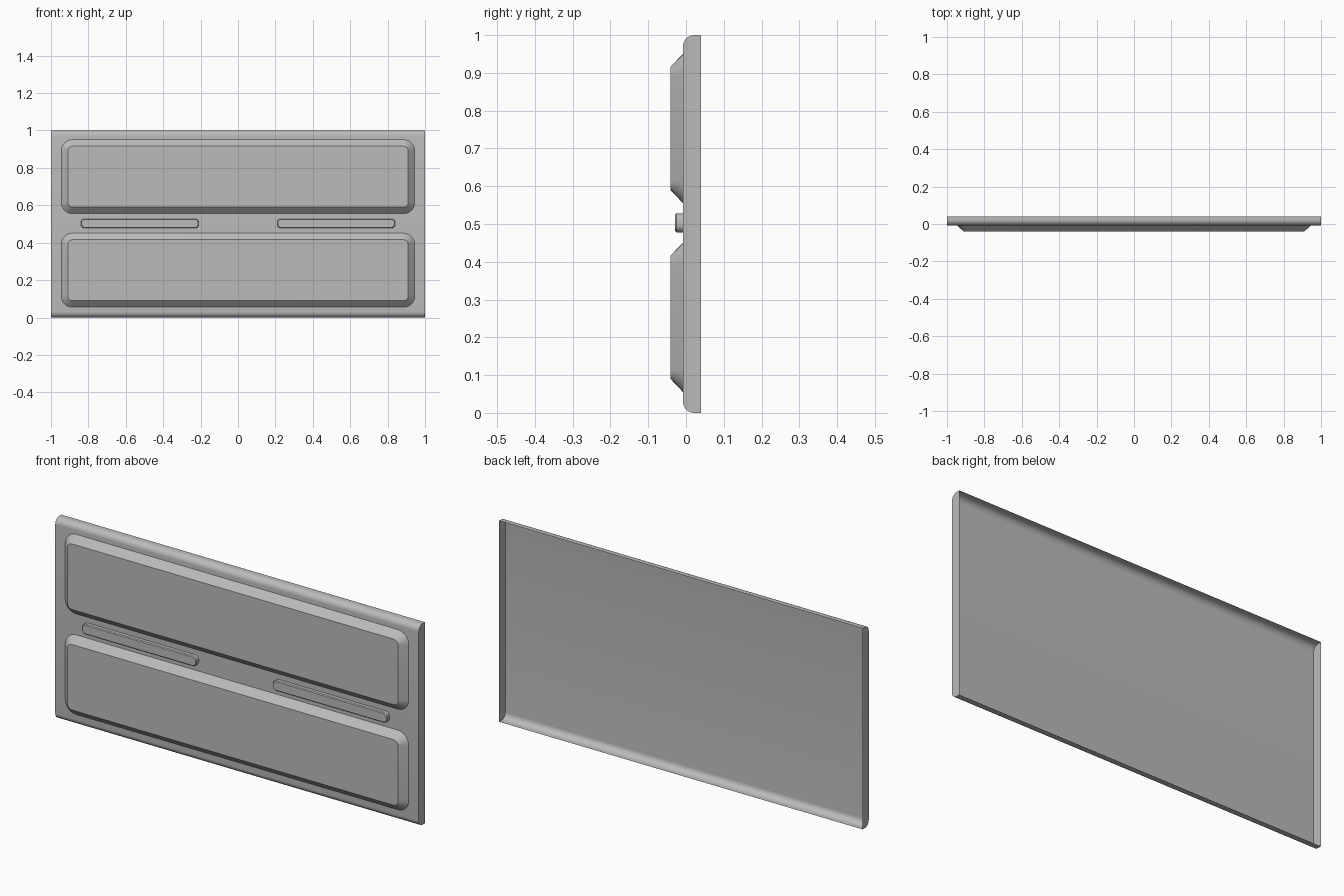
import bpy, bmesh, math
from math import pi, sin, cos

cube = bpy.data.objects.get("Cube")
if cube:
    bpy.data.objects.remove(cube, do_unlink=True)

BACK, SHEET, RAISED = 0.04, -0.008, -0.041

grey = bpy.data.materials.new("plain grey")
grey.use_nodes = True
colour = (0.5, 0.5, 0.5, 1)
grey.diffuse_color = colour
grey.node_tree.nodes["Principled BSDF"].inputs["Base Color"].default_value = colour


def finish(name, bm, flip=True):
    if flip:
        bmesh.ops.recalc_face_normals(bm, faces=bm.faces)
    mesh = bpy.data.meshes.new(name)
    bm.to_mesh(mesh)
    bm.free()
    mesh.materials.append(grey)
    obj = bpy.data.objects.new(name, mesh)
    bpy.context.collection.objects.link(obj)
    bpy.ops.object.select_all(action="DESELECT")
    obj.select_set(True)
    bpy.context.view_layer.objects.active = obj
    bpy.ops.object.shade_smooth_by_angle(angle=math.radians(35))
    return obj


def rounded_loop(bm, x, z, half_w, half_h, radius, y, steps=6):
    """Ring of vertices around a rounded rectangle facing the front."""
    ring = []
    for k, (sx, sz) in enumerate(((1, 1), (-1, 1), (-1, -1), (1, -1))):
        for i in range(steps + 1):
            a = (k + i / steps) * pi / 2
            ring.append(bm.verts.new((x + sx * (half_w - radius) + radius * cos(a), y,
                                      z + sz * (half_h - radius) + radius * sin(a))))
    return ring


def raised_pad(name, x, z, half_w, half_h, radius, levels):
    """Open-backed pad; each level is (inset, depth)."""
    bm = bmesh.new()
    rings = [rounded_loop(bm, x, z, half_w - d, half_h - d, radius - d, y) for d, y in levels]
    for low, high in zip(rings, rings[1:]):
        for i in range(len(low)):
            j = (i + 1) % len(low)
            bm.faces.new((low[j], low[i], high[i], high[j]))
    bm.faces.new(list(reversed(rings[-1])))
    return finish(name, bm, False)


# Open-backed sheet: rounded top and bottom returns, flat ends
r = 0.03
arc = [(SHEET + r - r * sin(i * pi / 16), 1 - r + r * cos(i * pi / 16)) for i in range(9)]
profile = [(BACK, 1)] + arc
profile += [(y, 1 - z) for y, z in reversed(profile)]
bm = bmesh.new()
left, right = ([bm.verts.new((x, y, z)) for y, z in profile] for x in (1, -1))
for i in range(len(profile) - 1):
    bm.faces.new((left[i], left[i + 1], right[i + 1], right[i]))
bm.faces.new(list(reversed(left)))
bm.faces.new(right)
bm.normal_update()
if next(f for f in bm.faces if abs(f.normal.y) > 0.99).normal.y > 0:
    bmesh.ops.reverse_faces(bm, faces=bm.faces)
finish("panel_sheet", bm, False)

# Two wide raised fields with sloping borders
for name, z in (("lower_field", 0.253), ("upper_field", 0.753)):
    raised_pad(name, 0, z, 0.945, 0.198, 0.06, [(0, SHEET), (0.035, RAISED)])

# Two slim bars on the middle strip
for name, x in (("left_bar", 0.525), ("right_bar", -0.525)):
    raised_pad(name, x, 0.503, 0.315, 0.025, 0.02,
               [(0, SHEET), (0, -0.025), (0.004, -0.029)])
